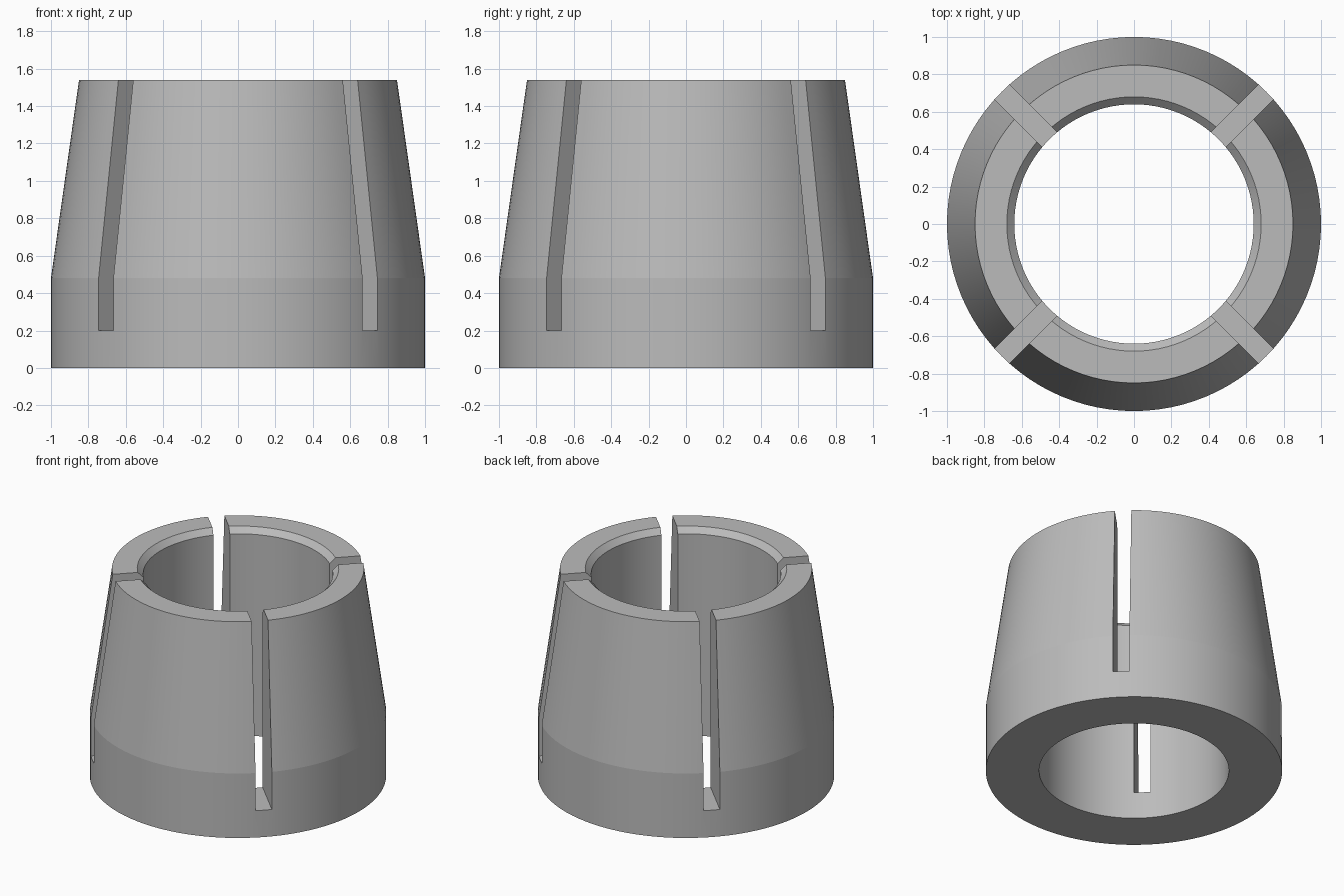
import bpy, bmesh, math
from mathutils import Matrix, Vector

cube = bpy.data.objects.get("Cube")
if cube:
    bpy.data.objects.remove(cube, do_unlink=True)

SEGMENTS = 96
HEIGHT = 1.54
SLOT_WIDTH = 0.112
SLOT_FLOOR = 0.2

# Single grey metal
metal = bpy.data.materials.new("grey metal")
metal.use_nodes = True
grey = (0.5, 0.5, 0.5, 1)
metal.diffuse_color = grey
metal.node_tree.nodes["Principled BSDF"].inputs["Base Color"].default_value = grey


def add_object(name, bm):
    bmesh.ops.recalc_face_normals(bm, faces=bm.faces)
    mesh = bpy.data.meshes.new(name)
    bm.to_mesh(mesh)
    bm.free()
    obj = bpy.data.objects.new(name, mesh)
    bpy.context.collection.objects.link(obj)
    return obj


# Tapered sleeve: closed radius/height profile turned about z
profile = [(0.64, 0), (1, 0), (1, 0.48), (0.85, HEIGHT),
           (0.68, HEIGHT), (0.64, HEIGHT - 0.04)]
bm = bmesh.new()
rings = []
for i in range(SEGMENTS):
    a = math.tau * i / SEGMENTS
    rings.append([bm.verts.new((r * math.cos(a), r * math.sin(a), z)) for r, z in profile])
for i, ring in enumerate(rings):
    following = rings[(i + 1) % SEGMENTS]
    for j in range(len(profile)):
        k = (j + 1) % len(profile)
        bm.faces.new((ring[j], following[j], following[k], ring[k]))
sleeve = add_object("collet_sleeve", bm)
sleeve.data.materials.append(metal)

# Four diagonal slots, open at the top
bm = bmesh.new()
depth = HEIGHT + 0.2 - SLOT_FLOOR
for i in range(4):
    turn = Matrix.Rotation(math.radians(45 + 90 * i), 4, 'Z')
    place = Matrix.Translation(Vector((0.8, 0, SLOT_FLOOR + depth / 2)))
    size = Matrix.Diagonal((0.8, SLOT_WIDTH, depth, 1))
    bmesh.ops.create_cube(bm, size=1, matrix=turn @ place @ size)
cutter = add_object("slot_cutter", bm)
cutter.data.materials.append(metal)
cutter.hide_render = True

cut = sleeve.modifiers.new("slots", 'BOOLEAN')
cut.operation = 'DIFFERENCE'
cut.solver = 'EXACT'
cut.object = cutter
bpy.ops.object.select_all(action='DESELECT')
sleeve.select_set(True)
bpy.context.view_layer.objects.active = sleeve
bpy.ops.object.modifier_apply(modifier=cut.name)
bpy.data.objects.remove(cutter, do_unlink=True)

# Smooth round walls, crisp taper line and rims
bpy.ops.object.shade_smooth_by_angle(angle=math.radians(6))
